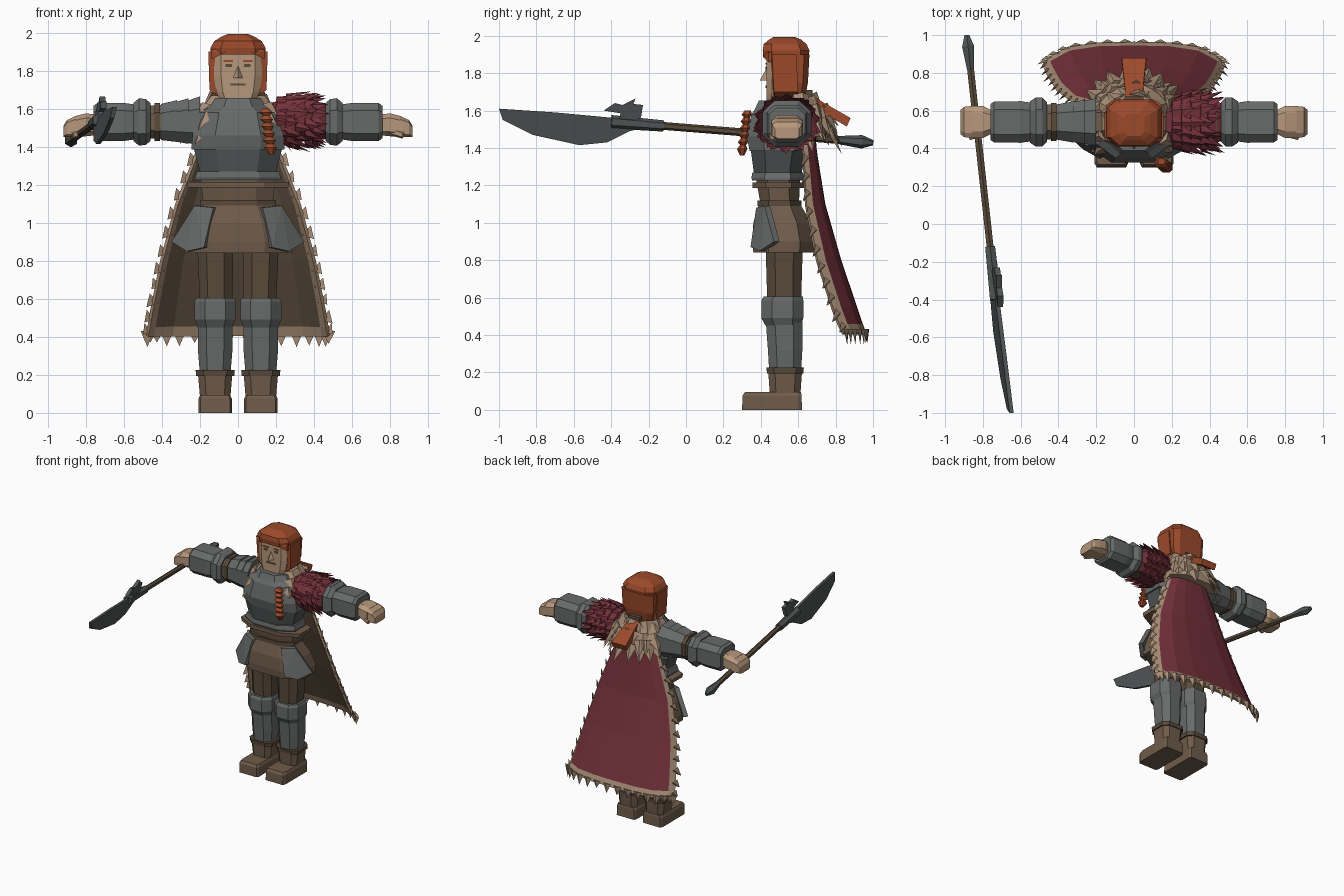
import bpy, bmesh, math, random
from mathutils import Vector as V

random.seed(4)
if "Cube" in bpy.data.objects:
    bpy.data.objects.remove(bpy.data.objects["Cube"])


def material(name, *rgb):
    m = bpy.data.materials.new(name)
    m.use_nodes = True
    m.diffuse_color = (*rgb, 1)
    m.node_tree.nodes["Principled BSDF"].inputs["Base Color"].default_value = (*rgb, 1)
    return m


HAIR = material("copper hair", .33, .068, .024)
SKIN = material("skin", .47, .31, .20)
FUR = material("tan fur", .39, .27, .18)
STEEL = material("steel", .135, .145, .14)
DARK = material("dark steel", .08, .09, .09)
RED = material("maroon cloth", .17, .03, .042)
LEATHER = material("brown leather", .16, .107, .07)
WOOD = material("dark brown", .10, .07, .043)


def finish(name, bm, *mats):
    bmesh.ops.recalc_face_normals(bm, faces=bm.faces)
    me = bpy.data.meshes.new(name)
    bm.to_mesh(me)
    bm.free()
    ob = bpy.data.objects.new(name, me)
    bpy.context.collection.objects.link(ob)
    for m in mats:
        me.materials.append(m)
    return ob


def tube(name, rings, mat, k=.5, axis="Z"):
    """Loft of chamfered rectangles: (position, centre 1, centre 2, radius 1, radius 2)."""
    bm = bmesh.new()
    loops = []
    corners = [(1, -k), (1, k), (k, 1), (-k, 1), (-1, k), (-1, -k), (-k, -1), (k, -1)]
    for p, c1, c2, r1, r2 in rings:
        pts = [(c1 + r1 * a, c2 + r2 * b) for a, b in corners]
        loops.append([bm.verts.new((a, b, p) if axis == "Z" else (p, a, b)) for a, b in pts])
    for lo, hi in zip(loops, loops[1:]):
        for i in range(8):
            j = (i + 1) % 8
            bm.faces.new((lo[i], lo[j], hi[j], hi[i]))
    bm.faces.new(loops[0])
    bm.faces.new(loops[-1])
    return finish(name, bm, mat)


def plate(name, pts, depth, mat):
    """Polygon extruded along a vector."""
    bm = bmesh.new()
    face = bm.faces.new([bm.verts.new(p) for p in pts])
    out = bmesh.ops.extrude_face_region(bm, geom=[face], use_keep_orig=True)
    bmesh.ops.translate(bm, vec=depth, verts=[v for v in out["geom"] if isinstance(v, bmesh.types.BMVert)])
    bmesh.ops.triangulate(bm, faces=[f for f in bm.faces if len(f.verts) > 4])
    return finish(name, bm, mat)


def box(name, x, y, z, sx, sy, sz, mat):
    pts = [(x + a * sx / 2, y - sy / 2, z + b * sz / 2) for a, b in ((-1, -1), (1, -1), (1, 1), (-1, 1))]
    return plate(name, pts, (0, sy, 0), mat)


def rod(name, p, q, r1, r2, mat, n=6):
    bm = bmesh.new()
    p, q = V(p), V(q)
    bmesh.ops.create_cone(bm, cap_ends=True, segments=n, radius1=r1, radius2=r2, depth=(q - p).length)
    bm.transform((q - p).to_track_quat("Z", "Y").to_matrix().to_4x4())
    bmesh.ops.translate(bm, vec=(p + q) / 2, verts=bm.verts)
    return finish(name, bm, mat)


def shard(bm, p, d, n, w):
    """One pointed tuft from p along d, ridged towards n."""
    p, d, n = V(p), V(d), V(n).normalized()
    s = d.cross(n).normalized() * w
    a, b, c, t = [bm.verts.new(q) for q in (p + s, p - s, p + n * w * .5, p + d)]
    for f in ((a, b, c), (a, c, t), (c, b, t), (b, a, t)):
        bm.faces.new(f)


# Torso
tube("breastplate", [(1.385, 0, .5, .245, .16), (1.46, 0, .5, .24, .175), (1.58, 0, .5, .2, .15),
                     (1.61, 0, .51, .15, .14), (1.655, 0, .51, .12, .12)], STEEL)
tube("abdomen_plate", [(1.25, 0, .49, .195, .125), (1.4, 0, .495, .235, .15)], DARK)
tube("abdomen_rim", [(1.225, 0, .49, .225, .135), (1.24, 0, .49, .225, .14), (1.27, 0, .49, .215, .135)], STEEL)
tube("belt", [(1.185, 0, .495, .265, .14), (1.215, 0, .495, .27, .14)], LEATHER)
tube("waist", [(1.09, 0, .5, .19, .11), (1.12, 0, .5, .185, .105), (1.26, 0, .49, .2, .12)], LEATHER)
tube("lower_belt", [(1.09, 0, .5, .2, .118), (1.12, 0, .5, .2, .118)], WOOD)
tube("skirt", [(.84, 0, .525, .28, .165), (.9, 0, .525, .285, .17), (1.0, 0, .515, .25, .155),
               (1.1, 0, .5, .19, .11)], LEATHER)

# Legs and armour that repeat on both sides
for s, side in ((1, "left"), (-1, "right")):
    x = s * .12
    tube(side + "_thigh", [(.56, s * .115, .525, .085, .09), (.9, s * .12, .525, .095, .1)], WOOD)
    tube(side + "_knee_guard", [(.45, x, .52, .09, .095), (.49, x, .515, .108, .112),
                                (.585, x, .515, .108, .112), (.605, x, .52, .1, .105)], STEEL)
    tube(side + "_greave", [(.2, x, .53, .08, .085), (.32, x, .53, .09, .092), (.47, x, .525, .092, .098)], STEEL)
    tube(side + "_boot_shaft", [(.06, x, .53, .078, .08), (.2, x, .53, .09, .09)], LEATHER, .6)
    tube(side + "_boot_cuff", [(.195, x, .53, .1, .097), (.225, x, .53, .103, .1)], WOOD, .6)
    tube(side + "_foot", [(0, x, .46, .088, .16), (.075, x, .46, .088, .158), (.095, x, .465, .078, .15)], LEATHER, .88)
    tasset = [(.13, .375, 1.08), (.23, .42, 1.09), (.35, .47, .9), (.27, .395, .85), (.18, .345, .87)]
    plate(side + "_tasset", [(s * a, b, c) for a, b, c in tasset], (-s * .02, .03, 0), STEEL)

    # Arms
    def arm(name, rings, mat, k=.5):
        tube(side + name, [(s * p, *rest) for p, *rest in rings], mat, k, "X")
    arm("_upper_arm", [(.12, .54, 1.53, .1, .1), (.36, .54, 1.53, .095, .09), (.5, .54, 1.53, .09, .085)], LEATHER)
    arm("_arm_strap", [(.41, .54, 1.53, .1, .1), (.44, .54, 1.53, .1, .1)], WOOD)
    arm("_elbow_guard", [(.46, .54, 1.53, .105, .1), (.485, .54, 1.53, .13, .12), (.52, .54, 1.53, .13, .125),
                         (.55, .54, 1.53, .11, .1)], STEEL)
    arm("_forearm_guard", [(.53, .54, 1.53, .1, .09), (.6, .54, 1.53, .11, .1), (.74, .54, 1.53, .108, .1),
                           (.76, .54, 1.53, .095, .085)], STEEL, .6)
    arm("_palm", [(.75, .54, 1.515, .06, .055), (.8, .54, 1.515, .085, .06), (.86, .54, 1.505, .085, .055)], SKIN, .6)
    arm("_fingers", [(.855, .54, 1.505, .085, .055), (.9, .54, 1.495, .08, .045), (.918, .54, 1.48, .065, .03)], SKIN, .7)
    rod(side + "_thumb", (s * .79, .49, 1.49), (s * .87, .46, 1.46), .027, .018, SKIN)
    # Side locks of hair and face details
    plate(side + "_side_lock", [(s * .122, .45, 1.9), (s * .156, .46, 1.9), (s * .15, .47, 1.7), (s * .115, .47, 1.67)],
          (0, .13, 0), HAIR)
    box(side + "_eye", s * .048, .43, 1.828, .034, .008, .016, WOOD)
    box(side + "_brow", s * .05, .43, 1.85, .05, .009, .01, HAIR)

# Right shoulder plates
for i in range(3):
    a = -.2 - .06 * i
    tube("shoulder_plate_%d" % i, [(a, .54, 1.535, .125 - .008 * i, .13 - .01 * i),
                                   (a - .085, .54, 1.53, .11 - .008 * i, .105 - .005 * i)], STEEL, .5, "X")

# Head
tube("neck", [(1.6, 0, .53, .085, .08), (1.7, 0, .53, .085, .08)], SKIN)
tube("face", [(1.645, 0, .515, .095, .085), (1.69, 0, .525, .115, .095), (1.77, 0, .525, .127, .095),
              (1.91, 0, .525, .127, .095)], SKIN, .7)
nose = bmesh.new()
nv = [nose.verts.new(p) for p in ((-.027, .432, 1.76), (.027, .432, 1.76), (0, .432, 1.83), (0, .395, 1.762))]
for idx in ((0, 1, 3), (1, 2, 3), (2, 0, 3), (0, 2, 1)):
    nose.faces.new([nv[i] for i in idx])
finish("nose", nose, SKIN)
box("mouth", 0, .43, 1.727, .08, .008, .012, WOOD)

# Hair
tube("hair_cap", [(1.885, 0, .535, .142, .12), (1.92, 0, .535, .145, .125), (1.955, 0, .53, .125, .115),
                  (1.98, 0, .53, .085, .085), (1.992, 0, .525, .055, .06)], HAIR, .62)
tube("hair_back", [(1.66, 0, .555, .11, .08), (1.75, 0, .562, .14, .09), (1.9, 0, .565, .145, .095)], HAIR, .7)
for s in (-1, 1):
    plate("fringe", [(0, .413, 1.9), (s * .09, .413, 1.885), (s * .14, .44, 1.86), (s * .142, .44, 1.91), (0, .413, 1.93)],
          (0, .04, 0), HAIR)
plate("ponytail", [(-.04, .61, 1.72), (.04, .61, 1.72), (.05, .74, 1.64), (.065, .88, 1.56), (-.065, .88, 1.56),
                   (-.05, .74, 1.64)], (0, -.02, -.045), HAIR)
box("ponytail_tie", 0, .655, 1.675, .1, .04, .07, WOOD)
braid = []
for i in range(6):
    z, x = 1.6 - .037 * i, .145 + .005 * i
    braid += [(z, x, .33 - .005 * i, .018, .016), (z - .02, x, .325 - .005 * i, .034, .028)]
tube("front_braid", braid + [(1.36, .175, .3, .015, .012)], HAIR)

# Fur collar
tube("collar_base", [(1.46, 0, .58, .235, .17), (1.57, 0, .57, .21, .17), (1.67, 0, .56, .14, .12)], FUR)
bm = bmesh.new()
for z, rx, ry, n in ((1.67, .13, .12, 14), (1.61, .19, .175, 18), (1.56, .22, .2, 20), (1.51, .225, .205, 20)):
    for i in range(n):
        t = math.tau * (i + random.random() * .6) / n
        c, s = math.cos(t), math.sin(t)
        if s < 0 and abs(rx * c) < .145:
            continue
        d = V((c * .55, s * .5, -.7 + random.uniform(-.15, .25))) * random.uniform(.11, .16)
        shard(bm, (rx * c, .56 + ry * s, z + random.uniform(-.01, .02)), d, (c, s, .6), .05)
finish("collar_fur", bm, FUR)

# Left shoulder fur
tube("shoulder_fur_base", [(.17, .54, 1.54, .1, .09), (.26, .54, 1.54, .14, .115), (.38, .54, 1.54, .135, .11),
                           (.46, .54, 1.53, .1, .09)], RED, .5, "X")
bm = bmesh.new()
for x, r in ((.2, .105), (.25, .12), (.3, .125), (.35, .12), (.39, .11)):
    for i in range(14):
        t = math.tau * (i + random.random() * .6) / 14
        c, s = math.cos(t), math.sin(t)
        d = V((.85, c * .42, s * .35 - .1)) * random.uniform(.08, .11)
        shard(bm, (x, .54 + c * r * 1.15, 1.54 + s * r), d, (.2, c, s), .04)
finish("shoulder_fur", bm, RED)

# Cape: rows are height, half width, centre depth, wrap
rows = [(1.5, .17, .69, .08), (1.38, .22, .70, .07), (1.1, .33, .745, .1), (.8, .41, .83, .125),
        (.55, .46, .915, .13), (.46, .475, .945, .125), (.41, .485, .965, .12)]
cols = [-1, -.87, -.6, -.3, 0, .3, .6, .87, 1]
bm = bmesh.new()
grid = [[bm.verts.new((w * math.sin(u * 1.25) / math.sin(1.25), y - d * abs(u) ** 3, z)) for u in cols]
        for z, w, y, d in rows]
for r in range(len(rows) - 1):
    for c in range(len(cols) - 1):
        f = bm.faces.new((grid[r][c], grid[r][c + 1], grid[r + 1][c + 1], grid[r + 1][c]))
        f.material_index = 2 if c in (0, len(cols) - 2) or r == len(rows) - 2 else 0
edge = [[row[0].co.copy() for row in grid], [row[-1].co.copy() for row in grid], [v.co.copy() for v in grid[-1]]]
cape = finish("cape", bm, RED, WOOD, FUR, FUR)
if sum(p.normal.y for p in cape.data.polygons) < 0:
    cape.data.flip_normals()
mod = cape.modifiers.new("thickness", "SOLIDIFY")
mod.thickness, mod.offset, mod.material_offset = .018, -1, 1

# Ragged fur edging of the cape
bm = bmesh.new()
for path, out, n in ((edge[0], V((-.5, -.35, -.6)), 3), (edge[1], V((.5, -.35, -.6)), 3), (edge[2], V((0, .1, -1)), 2)):
    for a, b in zip(path, path[1:]):
        m = n if (b - a).length > .15 else 2 if n == 2 else 1
        for i in range(m):
            p = a.lerp(b, (i + .5) / m)
            shard(bm, p - out * .02, out * random.uniform(.055, .085), (p.x * .5, 1, .2), .035)
finish("cape_fringe", bm, FUR)


# Polearm held in the right hand
def pole(y, r=0):
    return (-.775 - .11 * y, y, 1.508 - .08 * y + r)


def head(y, z):
    return (-.785 - .11 * y + .2 * (z - 1.53), y, z)


rod("pole", pole(.9), pole(-.3), .021, .021, WOOD)
rod("butt_cap", pole(.82), pole(.94), .022, .036, DARK)
rod("butt_spike", pole(.94), pole(1.0), .036, .014, DARK)
rod("head_socket", pole(-.12), pole(-.4), .03, .036, DARK)
blade = [(-.14, 1.53), (-.38, 1.56), (-.7, 1.59), (-1, 1.61), (-.98, 1.55), (-.82, 1.47), (-.57, 1.415), (-.42, 1.43),
         (-.3, 1.49)]
plate("blade", [head(*p) for p in blade], (.022, 0, 0), DARK)
hook = [(-.28, 1.53), (-.36, 1.54), (-.35, 1.585), (-.44, 1.6), (-.38, 1.64), (-.34, 1.63), (-.27, 1.665), (-.28, 1.635),
        (-.23, 1.63), (-.24, 1.565)]
plate("back_hook", [head(*p) for p in hook], (.03, 0, 0), DARK)
